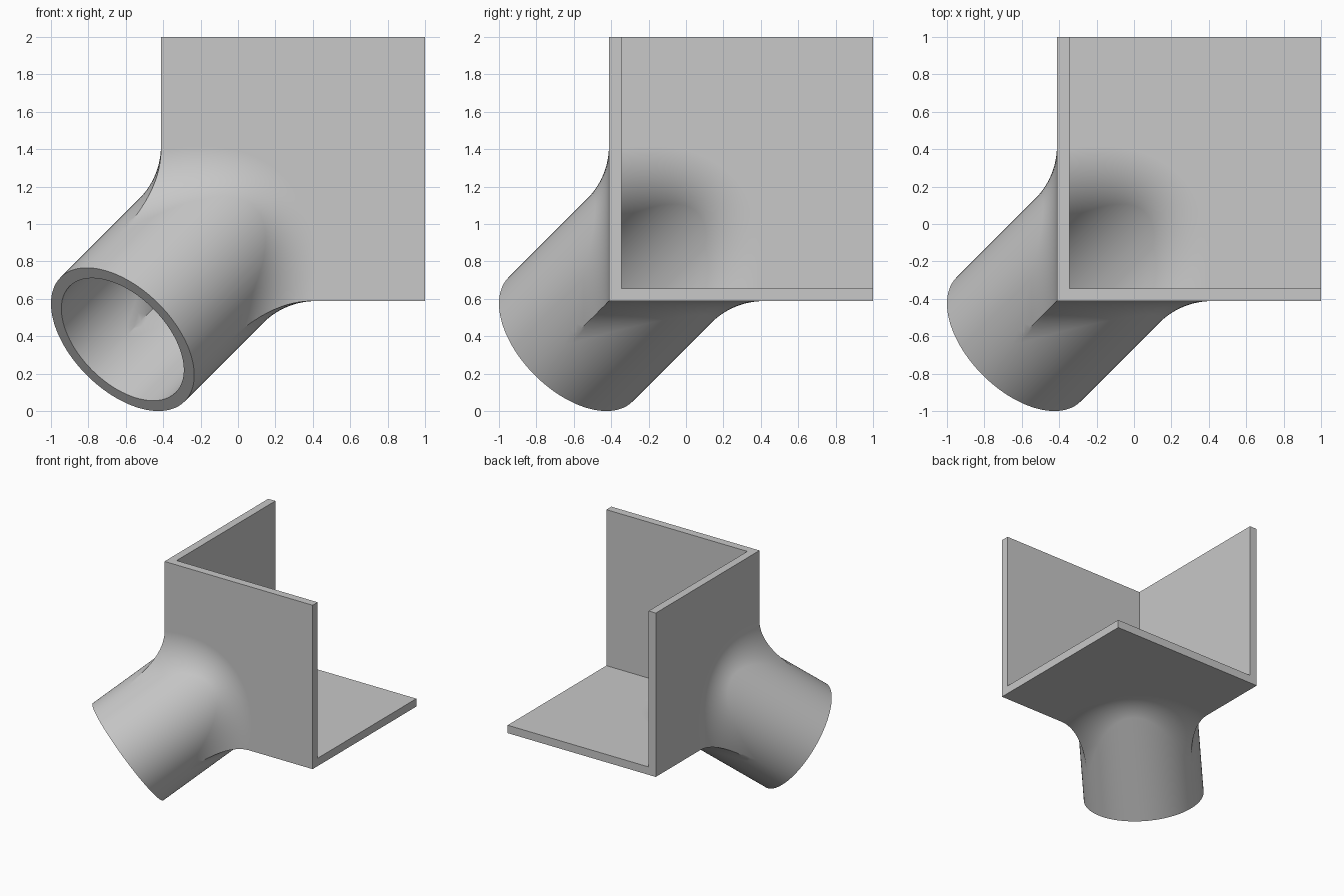
import bpy, bmesh
from math import sin, cos, radians, sqrt
from mathutils import Vector, Matrix

cube = bpy.data.objects.get("Cube")
if cube:
    bpy.data.objects.remove(cube, do_unlink=True)

CORNER = 0.412      # distance of each plate's outer face from the centre
WALL = 0.068        # wall thickness of plates and tube
RADIUS = 0.469      # outer tube radius
FILLET = 0.4        # blend radius between tube and plates
TUBE_END = -0.617 * sqrt(3)
ROWS, ARC = 48, 12

AXIS = Vector((1, 1, 1)).normalized()
U = Vector((-2, 1, 1)).normalized()
V = AXIS.cross(U)
X = Vector((1, 0, 0))


def skin(angle, inset):
    """Section from far plate edge, round the blend, down to the tube end."""
    out = cos(angle) * U + sin(angle) * V
    reach = RADIUS + FILLET
    along = (reach * out.x + CORNER + FILLET) / -AXIS.x
    centre = along * AXIS + reach * out
    ball = FILLET + inset
    arc = [centre + ball * X.slerp(-out, i / ARC) for i in range(ARC + 1)]
    corner = Vector((1, 1, 1)) * (inset - CORNER)
    far = corner + 6 * (arc[0] - corner)
    end = TUBE_END * AXIS + (RADIUS - inset) * out
    return [far] + arc + [end]


def trim(bm, point, normal):
    """Cut away everything on the normal's side and return the cut edges."""
    cut = bmesh.ops.bisect_plane(
        bm, geom=bm.verts[:] + bm.edges[:] + bm.faces[:], dist=1e-5,
        plane_co=point, plane_no=normal, clear_outer=True)
    return [e for e in cut["geom_cut"] if isinstance(e, bmesh.types.BMEdge)]


bm = bmesh.new()

# One third of the bracket: a plate flowing into a third of the tube
rows = []
for r in range(ROWS + 1):
    angle = radians(-60 + 120 * r / ROWS)
    section = skin(angle, 0) + skin(angle, WALL)[::-1]
    rows.append([bm.verts.new(p) for p in section])
for a, b in zip(rows, rows[1:]):
    for i in range(len(a)):
        j = (i + 1) % len(a)
        bm.faces.new((a[i], a[j], b[j], b[i]))
trim(bm, (0, 0, 0), (1, -1, 0))
trim(bm, (0, 0, 0), (1, 0, -1))

# Repeat it three times round the tube axis and weld
third = bm.verts[:] + bm.edges[:] + bm.faces[:]
for turn in (120, 240):
    copy = bmesh.ops.duplicate(bm, geom=third)["geom"]
    bmesh.ops.rotate(bm, cent=(0, 0, 0),
                     matrix=Matrix.Rotation(radians(turn), 3, AXIS),
                     verts=[v for v in copy if isinstance(v, bmesh.types.BMVert)])
bmesh.ops.remove_doubles(bm, verts=bm.verts[:], dist=1e-4)

# Square off the plates and cap their rims
for i in range(3):
    side = Vector([float(k == i) for k in range(3)])
    edges = trim(bm, side, side)
    bmesh.ops.holes_fill(bm, edges=edges, sides=0)
bmesh.ops.recalc_face_normals(bm, faces=bm.faces[:])
bmesh.ops.translate(bm, verts=bm.verts[:], vec=(0, 0, 1))

mesh = bpy.data.meshes.new("corner_bracket")
bm.to_mesh(mesh)
bm.free()
bracket = bpy.data.objects.new("corner_bracket", mesh)
bpy.context.collection.objects.link(bracket)

# Plain grey finish
grey = bpy.data.materials.new("plain_grey")
grey.use_nodes = True
colour = (0.58, 0.58, 0.58, 1)
grey.diffuse_color = colour
grey.node_tree.nodes["Principled BSDF"].inputs["Base Color"].default_value = colour
mesh.materials.append(grey)

# Smooth blends with crisp plate edges
bpy.ops.object.select_all(action="DESELECT")
bracket.select_set(True)
bpy.context.view_layer.objects.active = bracket
bpy.ops.object.shade_smooth_by_angle(angle=radians(30))
weighted = bracket.modifiers.new("even_shading", "WEIGHTED_NORMAL")
weighted.keep_sharp = True
